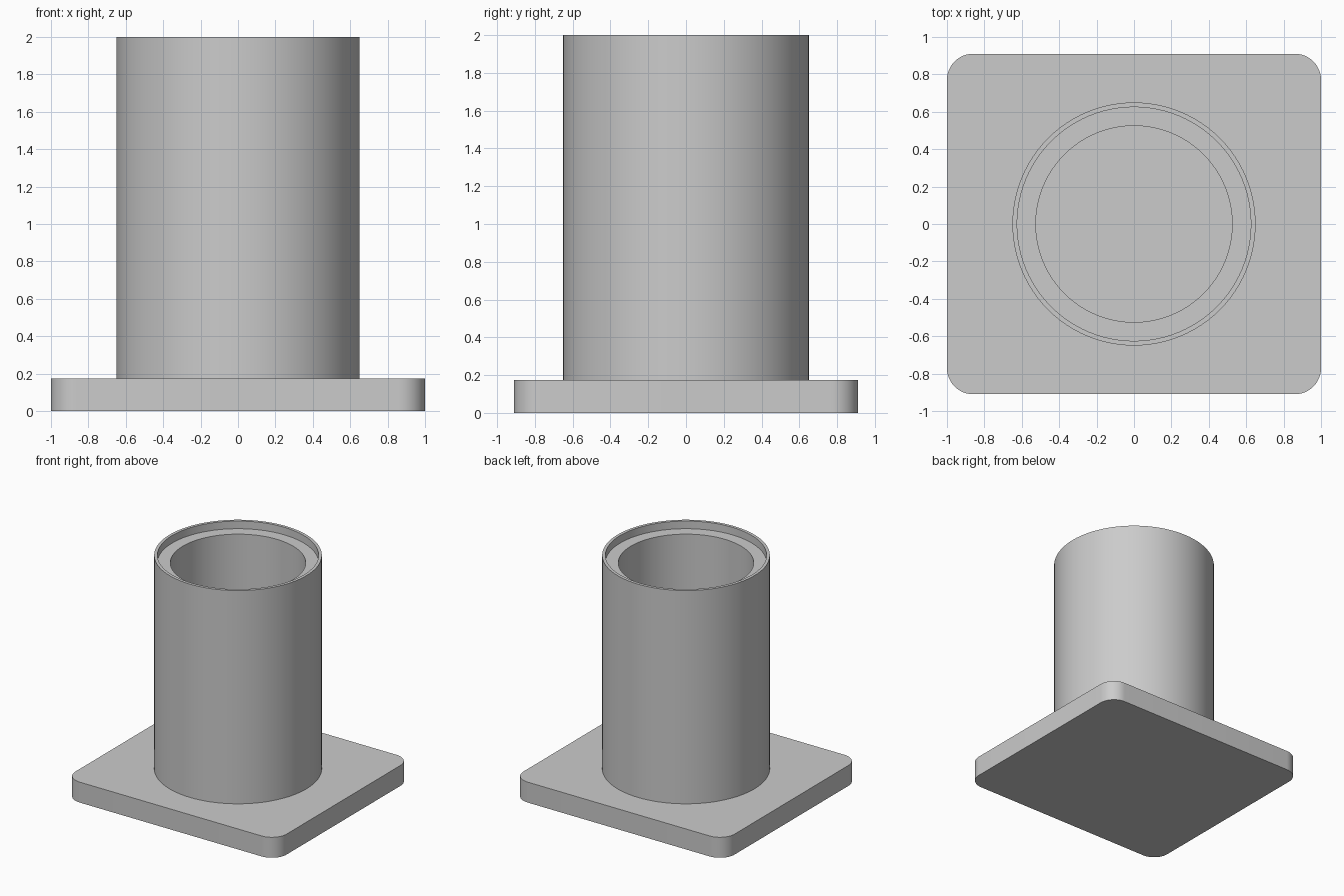
import bpy
import bmesh
from math import radians, tau
from mathutils import Vector

default_cube = bpy.data.objects.get("Cube")
if default_cube:
    bpy.data.objects.remove(default_cube, do_unlink=True)

PLATE_TOP = 0.175
SEGMENTS = 96


def make_material(name, colour):
    mat = bpy.data.materials.new(name)
    mat.use_nodes = True
    mat.diffuse_color = colour
    mat.node_tree.nodes["Principled BSDF"].inputs["Base Color"].default_value = colour
    return mat


def finish(name, bm, mat):
    bmesh.ops.recalc_face_normals(bm, faces=bm.faces)
    mesh = bpy.data.meshes.new(name)
    bm.to_mesh(mesh)
    bm.free()
    obj = bpy.data.objects.new(name, mesh)
    bpy.context.collection.objects.link(obj)
    mesh.materials.append(mat)
    bpy.ops.object.select_all(action="DESELECT")
    obj.select_set(True)
    bpy.context.view_layer.objects.active = obj
    bpy.ops.object.shade_smooth_by_angle(angle=radians(30))
    return obj


grey = make_material("plain_grey", (0.6, 0.6, 0.6, 1.0))

# Base plate: a slab with rounded vertical corners
bm = bmesh.new()
bmesh.ops.create_cube(bm, size=1)
bmesh.ops.scale(bm, vec=(2.0, 1.82, PLATE_TOP), verts=bm.verts)
bmesh.ops.translate(bm, vec=(0, 0, PLATE_TOP / 2), verts=bm.verts)
uprights = [e for e in bm.edges
            if abs(e.verts[0].co.z - e.verts[1].co.z) > PLATE_TOP / 2]
bmesh.ops.bevel(bm, geom=uprights, offset=0.14, offset_type="OFFSET",
                segments=12, profile=0.5, affect="EDGES")
finish("base_plate", bm, grey)

# Tube: a wall profile with a stepped rim, turned around the vertical axis
profile = [(0.65, PLATE_TOP), (0.65, 2.0), (0.625, 2.0),
           (0.625, 1.935), (0.525, 1.935), (0.525, PLATE_TOP)]
bm = bmesh.new()
points = [bm.verts.new((r, 0, z)) for r, z in profile]
edges = [bm.edges.new(pair) for pair in zip(points, points[1:])]
bmesh.ops.spin(bm, geom=points + edges, cent=Vector(), axis=(0, 0, 1),
               angle=tau, steps=SEGMENTS, use_merge=True)
bmesh.ops.remove_doubles(bm, verts=bm.verts, dist=0.0001)
tube = finish("tube", bm, grey)

# Keep the outside wall facing outward
outer = [p for p in tube.data.polygons if Vector(p.center[:2]).length > 0.64]
if any(p.normal.dot(p.center) < 0 for p in outer if abs(p.normal.z) < 0.5):
    tube.data.flip_normals()
